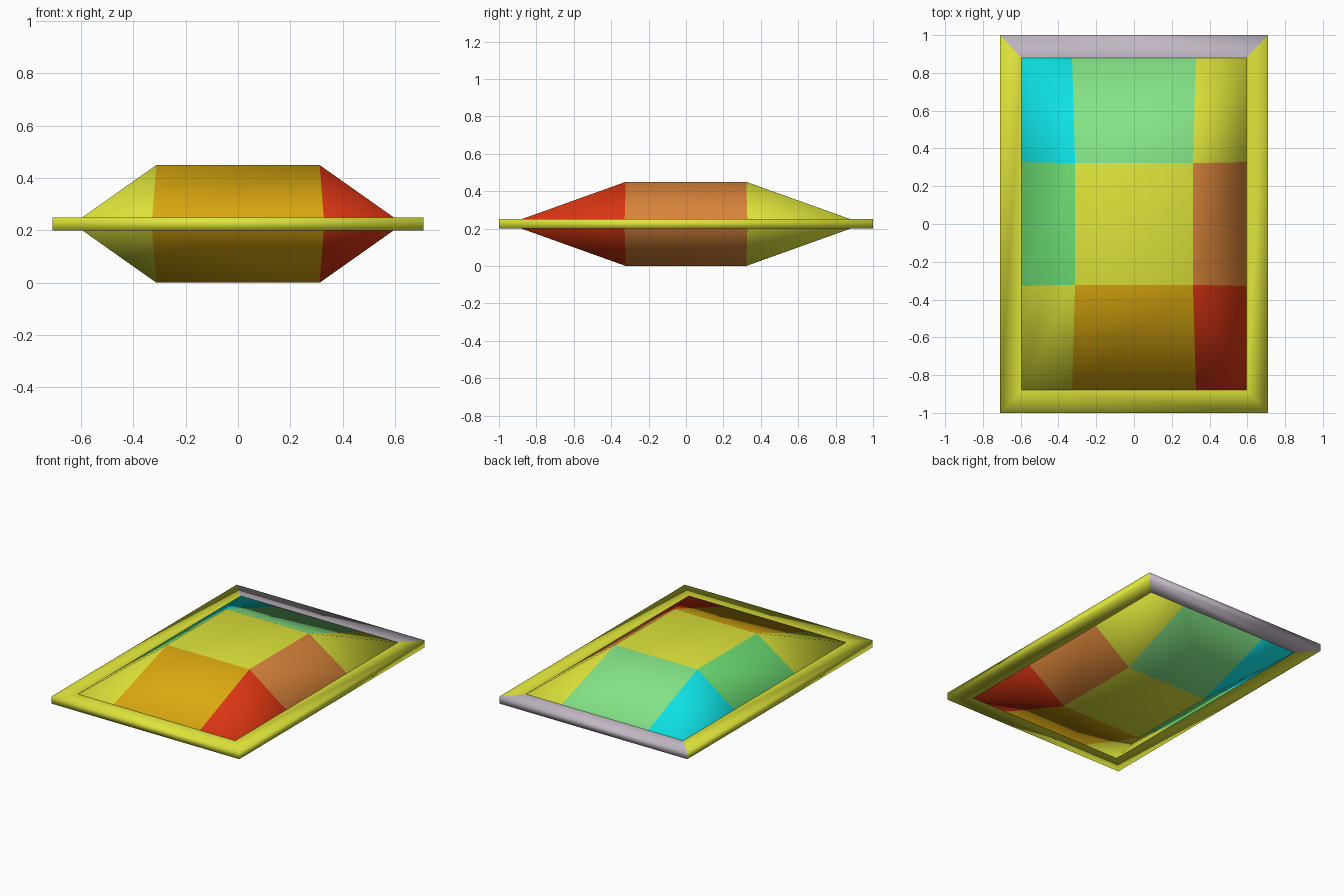
import bpy, bmesh

if "Cube" in bpy.data.objects:
    bpy.data.objects.remove(bpy.data.objects["Cube"])

Z_LOW, Z_HIGH, TOP = 0.20, 0.25, 0.45      # rim bottom, rim top, panel crown
IN_X, IN_Y, OUT_X, OUT_Y = 0.595, 0.88, 0.71, 1.0


def material(name, rgb):
    m = bpy.data.materials.new(name)
    lin = [(c / 255 / 12.92) if c < 11 else ((c / 255 + 0.055) / 1.055) ** 2.4 for c in rgb]
    m.diffuse_color = (*lin, 1)
    m.use_nodes = True
    m.node_tree.nodes["Principled BSDF"].inputs["Base Color"].default_value = m.diffuse_color
    return m


YELLOW, GREY, RED, ORANGE, COPPER, CYAN, MINT, GREEN = range(8)
mats = [material("yellow", (222, 228, 58)), material("grey", (192, 182, 194)),
        material("red", (216, 52, 18)), material("orange", (218, 168, 16)),
        material("copper", (218, 132, 58)), material("cyan", (14, 224, 226)),
        material("mint", (130, 226, 132)), material("green", (108, 220, 114))]


def make_object(name, bm):
    bmesh.ops.remove_doubles(bm, verts=bm.verts, dist=0.0005)
    bmesh.ops.recalc_face_normals(bm, faces=bm.faces)
    me = bpy.data.meshes.new(name)
    bm.to_mesh(me)
    bm.free()
    for m in mats:
        me.materials.append(m)
    me.shade_smooth()
    ob = bpy.data.objects.new(name, me)
    bpy.context.collection.objects.link(ob)
    return ob


def add_face(bm, points, colour):
    f = bm.faces.new([bm.verts.new(p) for p in points])
    f.material_index = colour


# Mitred rectangular rim: top, outer and bottom strip on each side
bm = bmesh.new()
corners = [(-1, -1), (1, -1), (1, 1), (-1, 1)]
section = [(IN_X, IN_Y, Z_HIGH), (OUT_X, OUT_Y, Z_HIGH), (OUT_X, OUT_Y, Z_LOW), (IN_X, IN_Y, Z_LOW)]
for i in range(4):
    a, b = corners[i], corners[(i + 1) % 4]
    for p, q in zip(section, section[1:]):
        add_face(bm, [(a[0] * p[0], a[1] * p[1], p[2]), (a[0] * q[0], a[1] * q[1], q[2]),
                      (b[0] * q[0], b[1] * q[1], q[2]), (b[0] * p[0], b[1] * p[1], p[2])],
                 GREY if i == 2 else YELLOW)
make_object("rim", bm)

# Double-sided faceted panel: 3 x 3 coloured patches, mirrored below
patch = [[YELLOW, ORANGE, RED],        # front row, left to right
         [GREEN, YELLOW, COPPER],
         [CYAN, MINT, YELLOW]]         # back row


def grid_point(i, j, upper):
    """Point of the 4 x 4 patch grid; the inner four carry the flat crown."""
    edge_x, edge_y = i in (0, 3), j in (0, 3)
    x = IN_X if edge_x else (0.328 if edge_y else 0.312)
    y = IN_Y if edge_y else (0.328 if edge_x else 0.322)
    z = Z_HIGH if edge_x or edge_y else TOP
    return (x if i > 1 else -x, y if j > 1 else -y, z if upper else Z_LOW + Z_HIGH - z)


bm = bmesh.new()
for upper in (True, False):
    for j in range(3):
        for i in range(3):
            ring = [grid_point(a, b, upper)
                    for a, b in ((i, j), (i + 1, j), (i + 1, j + 1), (i, j + 1))]
            if i != 1 and j != 1:      # corner patch: ridge from crown to rim corner
                k = 0 if i == j else 1
                ring = ring[k:] + ring[:k]
                add_face(bm, ring[:3], patch[j][i])
                add_face(bm, [ring[0], ring[2], ring[3]], patch[j][i])
            else:
                add_face(bm, ring, patch[j][i])
# Skirt through the rim thickness keeps the panel closed
bmesh.ops.remove_doubles(bm, verts=bm.verts, dist=0.0005)
bmesh.ops.bridge_loops(bm, edges=[e for e in bm.edges if e.is_boundary])
make_object("faceted_panel", bm)
